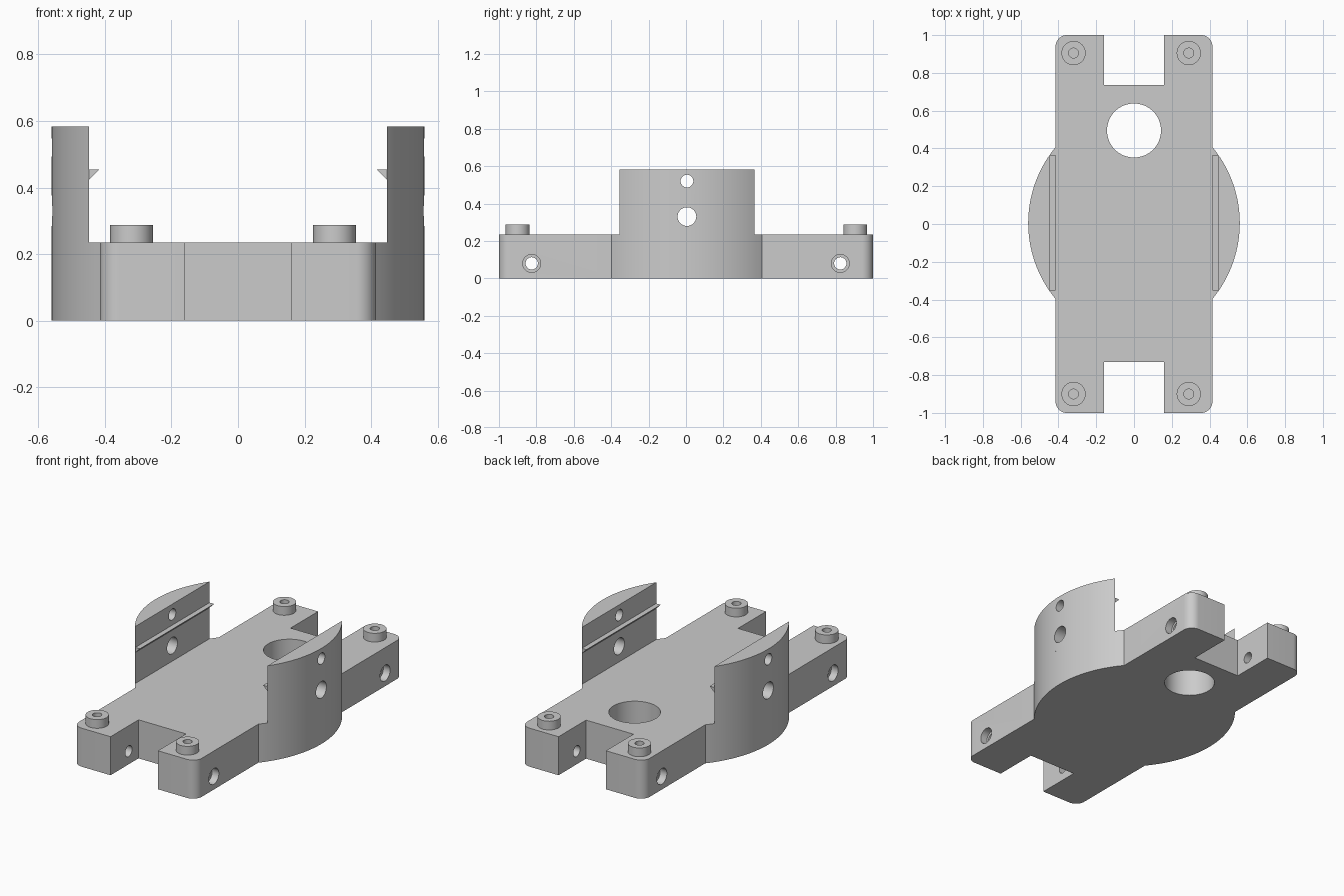
import bpy, bmesh
from math import sin, cos, acos, pi, radians

if "Cube" in bpy.data.objects:
    bpy.data.objects.remove(bpy.data.objects["Cube"])

grey = bpy.data.materials.new("plain grey")
grey.use_nodes = True
colour = (0.6, 0.6, 0.6, 1)
grey.diffuse_color = colour
grey.node_tree.nodes["Principled BSDF"].inputs["Base Color"].default_value = colour


def arc(cx, cy, r, start, end, n):
    steps = [start + (end - start) * i / n for i in range(n + 1)]
    return [(cx + r * cos(a), cy + r * sin(a)) for a in steps]


def circle(cx, cy, r, n=48):
    return arc(cx, cy, r, 0, 2 * pi, n)[:-1]


def extrude(name, profile, low, high, axis="Z"):
    """Sweep a closed 2D profile along an axis; the profile uses the next two axes in cyclic order."""
    place = {"Z": lambda u, v, w: (u, v, w),
             "X": lambda u, v, w: (w, u, v),
             "Y": lambda u, v, w: (v, w, u)}[axis]
    bm = bmesh.new()
    rings = [[bm.verts.new(place(u, v, w)) for u, v in profile] for w in (low, high)]
    bm.faces.new(rings[0])
    bm.faces.new(rings[1])
    for i in range(len(profile)):
        j = (i + 1) % len(profile)
        bm.faces.new((rings[0][i], rings[0][j], rings[1][j], rings[1][i]))
    bmesh.ops.recalc_face_normals(bm, faces=bm.faces)
    mesh = bpy.data.meshes.new(name)
    bm.to_mesh(mesh)
    bm.free()
    mesh.materials.append(grey)
    ob = bpy.data.objects.new(name, mesh)
    bpy.context.collection.objects.link(ob)
    return ob


def activate(ob):
    bpy.ops.object.select_all(action="DESELECT")
    ob.select_set(True)
    bpy.context.view_layer.objects.active = ob


def cut(ob, profile, low, high, axis="Z"):
    cutter = extrude("cutter", profile, low, high, axis)
    cutter.hide_render = True
    mod = ob.modifiers.new("cut", "BOOLEAN")
    mod.operation, mod.solver, mod.object = "DIFFERENCE", "EXACT", cutter
    activate(ob)
    bpy.ops.object.modifier_apply(modifier=mod.name)
    bpy.data.objects.remove(cutter)


# Main dimensions
HALF_W, SLOT_W, TOP, WALL_TOP = 0.415, 0.16, 0.235, 0.583
WALL_X, MID_Y, ARC_X, ARC_R, CORNER = 0.447, 0.005, -0.07, 0.63, 0.06


def bulge(x):
    """Side arc between the points where it crosses the given x."""
    a = acos((x - ARC_X) / ARC_R)
    return arc(ARC_X, MID_Y, ARC_R, -a, a, 40)


# Base plate with rounded corners, bulging sides and end slots
inset = HALF_W - CORNER
right_half = ([(SLOT_W, -0.73), (SLOT_W, -1)]
              + arc(inset, -1 + CORNER, CORNER, -pi / 2, 0, 10)
              + bulge(HALF_W)
              + arc(inset, 1 - CORNER, CORNER, 0, pi / 2, 10)
              + [(SLOT_W, 1), (SLOT_W, 0.735)])
outline = right_half + [(-x, y) for x, y in reversed(right_half)]
base = extrude("base_plate", outline, 0, TOP)
cut(base, circle(0, 0.495, 0.143, 64), -0.1, 0.4)

# Cross holes through the arms, counterbored on the outside
for y in (-0.825, 0.825):
    cut(base, circle(y, 0.08, 0.033, 32), -0.6, 0.6, "X")
    for side in (-1, 1):
        low, high = sorted((side * 0.37, side * 0.6))
        cut(base, circle(y, 0.08, 0.048, 32), low, high, "X")

parts = [base]

# Upright curved walls with two holes and a snap rib each
for side, label in ((1, "left"), (-1, "right")):
    segment = [(side * x, y) for x, y in bulge(WALL_X)]
    wall = extrude(label + "_wall", segment, TOP, WALL_TOP)
    low, high = sorted((side * 0.3, side * 0.7))
    cut(wall, circle(MID_Y, 0.33, 0.05), low, high, "X")
    cut(wall, circle(MID_Y, 0.52, 0.034), low, high, "X")
    wedge = [(0.455, side * WALL_X), (0.455, side * 0.416), (0.424, side * WALL_X)]
    rib = extrude(label + "_snap_rib", wedge, MID_Y - 0.356, MID_Y + 0.36, "Y")
    parts += [wall, rib]

# Screw bosses with pilot holes reaching into the plate
for y, end in ((-0.9, "front"), (0.905, "back")):
    for x, label in ((0.29, "left"), (-0.32, "right")):
        boss = extrude(f"{end}_{label}_boss", circle(x, y, 0.064), TOP, 0.288)
        cut(boss, circle(x, y, 0.026, 32), 0.2, 0.35)
        cut(base, circle(x, y, 0.026, 32), 0.18, 0.35)
        parts.append(boss)

# Smooth curved faces, keep hard edges
for ob in parts:
    activate(ob)
    bpy.ops.object.shade_smooth_by_angle(angle=radians(25))
